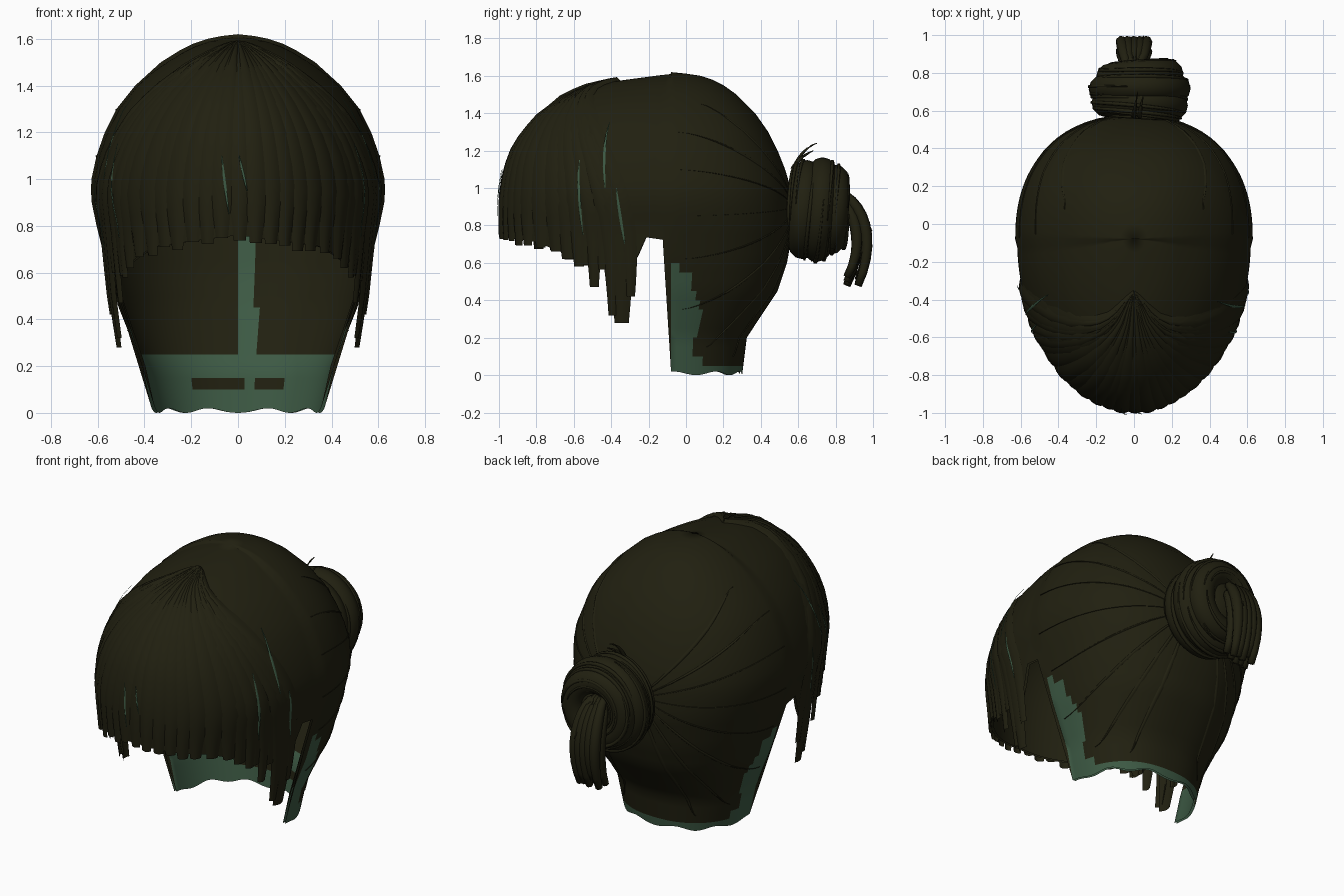
import bpy, bmesh, math, random
from mathutils import Vector

if "Cube" in bpy.data.objects:
    bpy.data.objects.remove(bpy.data.objects["Cube"])
random.seed(4)

def material(name, rgb):
    m = bpy.data.materials.new(name)
    m.diffuse_color = (*rgb, 1)
    m.use_nodes = True
    m.node_tree.nodes["Principled BSDF"].inputs["Base Color"].default_value = m.diffuse_color
    return m

HAIR = material("dark_olive_hair", (0.0150, 0.0142, 0.0052))
GREEN = material("muted_green_scalp", (0.046, 0.100, 0.057))
YC = -0.08  # widest depth of the head

# head profile rows: height, half width, front y, back y
ROWS = [(0.0, .365, -.97, .30), (.2, .41, -.98, .325), (.3, .45, -.99, .39), (.45, .51, -.99, .49),
        (.6, .555, -.99, .54), (.8, .605, -1.0, .575), (.92, .63, -1.0, .57), (1.0, .627, -.993, .56),
        (1.1, .605, -.975, .53), (1.2, .57, -.94, .49), (1.3, .52, -.88, .44), (1.4, .44, -.79, .37),
        (1.5, .33, -.65, .27), (1.55, .25, -.53, .20), (1.58, .19, -.40, .14), (1.6, .13, -.25, .08),
        (1.612, .07, -.16, 0), (1.62, 0, YC, YC)]
FRONT_W = [(0, .49), (.28, .535), (.5, .57), (.8, .605)]
# lower hair edge by angle from the side (-90 front, 90 back)
EDGE = [(-90, .76), (-52, .71), (-32, .62), (-23, .6), (-21, .55), (-12, .58), (-10, .74), (-1, .72)]

def interp(table, v, col=1):
    if v <= table[0][0]:
        return table[0][col]
    for p, q in zip(table, table[1:]):
        if v <= q[0]:
            return p[col] + (q[col] - p[col]) * (v - p[0]) / (q[0] - p[0])
    return table[-1][col]

def surf(a, z, off=0.0):
    """Point on the head at angle a (degrees) and height z."""
    c, s = math.cos(math.radians(a)), math.sin(math.radians(a))
    w = interp(ROWS, z)
    if s < 0:
        if z < .8:
            w = interp(FRONT_W, z)
        r = YC - interp(ROWS, z, 2)
    else:
        r = interp(ROWS, z, 3) - YC
        c, s = math.copysign(abs(c) ** .87, c), s ** .87
    return Vector(((max(w + off, 0)) * c, YC + max(r + off, 0) * s, z + (off if z > 1.45 else 0)))

def fold(a):
    """Mirror an angle to the +x side."""
    return math.degrees(math.asin(math.sin(math.radians(a))))

def edge(a):
    f = fold(a)
    return .01 + .01 * math.cos(math.radians(f * 10)) if f > -.5 else interp(EDGE, f)

def finish(bm, name, mats=(HAIR,), closed=False):
    if closed:
        bmesh.ops.recalc_face_normals(bm, faces=bm.faces)
    me = bpy.data.meshes.new(name)
    for f in bm.faces:
        f.smooth = True
    bm.to_mesh(me)
    bm.free()
    for m in mats:
        me.materials.append(m)
    ob = bpy.data.objects.new(name, me)
    bpy.context.collection.objects.link(ob)
    return ob

def shell(name, off, rule, flip=False):
    bm = bmesh.new()
    zs = [1.62, 1.612, 1.6, 1.58, 1.55] + [1.5 - .05 * i for i in range(31)]
    n = 128
    grid = []
    for i in range(n):
        a = -90 + 360 * i / n
        o = off - (.01 if fold(a) < 0 else 0)
        grid.append([bm.verts.new(surf(a, max(z, edge(a)), o)) for z in zs])
    for i in range(n):
        p, q = grid[i], grid[(i + 1) % n]
        for j in range(len(zs) - 1):
            f = [p[j], p[j + 1], q[j + 1], q[j]]
            bm.faces.new(f[::-1] if flip else f)
    bmesh.ops.remove_doubles(bm, verts=bm.verts, dist=1e-4)
    bmesh.ops.dissolve_degenerate(bm, edges=bm.edges, dist=1e-4)
    for f in bm.faces:
        f.material_index = int(rule(f.calc_center_median()))
    return finish(bm, name, (HAIR, GREEN))

# outer hair with green showing along the nape edge
LIMIT = [(.05, .12), (.12, .03), (.2, .05), (.3, .08), (.45, .05), (.56, .0), (.6, -.07)]
shell("hair_cap", 0, lambda c: c.y > -.09 and (c.z < .05 or (c.z < .6 and c.y < interp(LIMIT, c.z))))

# inner lining: green nape band and centre parting strip
def lining(c):
    if c.y < -.09 or c.z > .8:
        return False
    patch = .1 < c.z < .15 and abs(c.x) < .2
    return (c.z < .23 and not patch) or (c.y > .2 and .015 < c.x < .08)
shell("scalp_lining", -.014, lining, True)

def ribbon(bm, path, lift=.014, base=0.0, steps=16):
    """Flat lock lying on the head; path(t) gives angle, height, half width."""
    rows = []
    for k in range(steps + 1):
        a, z, h = path(k / steps)
        rows.append([bm.verts.new(surf(a + h * u, z, base + lift * (1 - u * u)))
                     for u in (-1, -.5, 0, .5, 1)])
    for p, q in zip(rows, rows[1:]):
        for i in range(4):
            bm.faces.new((p[i], q[i], q[i + 1], p[i + 1]))

def lock(ab, zb, h, ztop=1.585):
    def path(t):
        a = -90 + (ab + 90) * (1 - (1 - t) ** 2.5)
        z = zb + (ztop - zb) * math.cos(t * math.pi / 2)
        wide = h * (.35 + .65 * min(1, 3 * t)) * (1 if t < .8 else 1 - 2.6 * (t - .8))
        return a, z, wide
    return path

# fringe fanned out from the crown
bm = bmesh.new()
for i in range(-11, 12):
    a = -90 + 6.6 * i + random.uniform(-1, 1)
    ribbon(bm, lock(a, edge(a) - random.uniform(0, .04), 5.2), base=random.uniform(-.012, -.006))
finish(bm, "fringe_locks")

# pointed locks in front of each ear: angle, tip height, half width
bm = bmesh.new()
for a, z, h in ((-17, .28, 5.2), (-20, .32, 3.5), (-14, .42, 3.5), (-27, .47, 3.5), (-33, .58, 4)):
    for b in (a, -180 - a):
        ribbon(bm, lock(b, z, h), base=-.006, steps=22)
finish(bm, "side_locks")

# thin green gaps between locks
bm = bmesh.new()
for a, z0, z1 in ((-32, 1.15, .75), (-17, 1.0, .7), (-24, 1.35, 1.0), (-88, 1.1, .95), (-95, 1.1, .85)):
    for b in ((a, -180 - a) if a > -50 else (a,)):
        ribbon(bm, lambda t: (b - 1.5 + 3 * t, z0 + (z1 - z0) * t, .5 * math.sin(math.pi * (.1 + .8 * t))),
               lift=.002, base=.010, steps=6)
finish(bm, "scalp_gaps", (GREEN,))

# strands combed back towards the bun
bm = bmesh.new()
for a0, z0 in ((4, .35), (3, .62), (0.5, .85), (0.5, 1.1), (2, 1.3), (20, 1.45), (25, .15), (55, .1)):
    for m in (0, 1):
        def comb(t):
            a = a0 + (84 - a0) * t
            z = z0 + (.9 - z0) * t ** 1.5
            return (180 - a if m else a), z, 1.6 * math.sin(math.pi * (.05 + .9 * t))
        ribbon(bm, comb, lift=.006, base=-.001)
finish(bm, "combed_strands")

def tube(bm, pts, radii, n=8, closed=False):
    rings, m = [], len(pts)
    for i, p in enumerate(pts):
        nxt = pts[(i + 1) % m] if closed else pts[min(i + 1, m - 1)]
        prv = pts[i - 1] if closed else pts[max(i - 1, 0)]
        t = (nxt - prv).normalized()
        u = t.cross(Vector((0, 1, 0)) if abs(t.y) < .8 else Vector((1, 0, 0))).normalized()
        v = t.cross(u)
        rings.append([bm.verts.new(p + radii[i] * (u * math.cos(2 * math.pi * k / n) + v * math.sin(2 * math.pi * k / n)))
                      for k in range(n)])
    for i in range(m if closed else m - 1):
        p, q = rings[i], rings[(i + 1) % m]
        for k in range(n):
            bm.faces.new((p[k], p[(k + 1) % n], q[(k + 1) % n], q[k]))
    if not closed:
        bm.faces.new(rings[0])
        bm.faces.new(rings[-1])

# bun: coiled rings round a core, wrapped with fine strands
C = Vector((.03, 0, .885))
def coil(y, R, th, tilt):
    return C + Vector((R * .95 * math.cos(th), y + tilt * math.sin(th + y * 9), R * math.sin(th)))
bm = bmesh.new()
strands = bmesh.new()
for y, R, r in ((.635, .19, .075), (.715, .205, .075), (.785, .165, .075)):
    ths = [2 * math.pi * k / 40 for k in range(40)]
    tube(bm, [coil(y, R, th, .015) for th in ths], [r] * 40, 12, True)
    for s in range(12):
        ph, start = s * math.pi / 6, random.uniform(0, 6.28)
        pts = []
        for k in range(25):
            th = start + k * .17
            q = ph + k * .03
            pts.append(coil(y + r * math.sin(q), R + r * math.cos(q), th, .015))
        tube(strands, pts, [.003 + .009 * math.sin(math.pi * k / 24) for k in range(25)], 5)
finish(bm, "bun_coils", closed=True)
finish(strands, "bun_strands", closed=True)
bm = bmesh.new()
bmesh.ops.create_uvsphere(bm, u_segments=24, v_segments=12, radius=1)
for v in bm.verts:
    v.co = Vector((.03 + v.co.x * .19, .69 + v.co.y * .16, .885 + v.co.z * .2))
finish(bm, "bun_core")

def spline(p, n=10):
    """Smooth path through four control points."""
    out = []
    for k in range(n + 1):
        t = k / n
        w = ((1 - t) ** 3, 3 * t * (1 - t) ** 2, 3 * t * t * (1 - t), t ** 3)
        out.append(sum((Vector(q) * c for q, c in zip(p, w)), Vector()))
    return out

# short tail hanging from the bun
bm = bmesh.new()
for x in (-.07, -.035, 0, .035, .07):
    for d in (-.03, .03):
        end = .475 + random.uniform(0, .05)
        tube(bm, spline([(x * .4, .82, .95 + d), (x, .91 + d, .93), (x, 1.0 + d * .8, .72), (x * .9, .89 + d, end)]),
             [.02 + .012 * math.sin(math.pi * k / 10) for k in range(11)], 7)
finish(bm, "bun_tail", closed=True)

# loose wisps above and behind the bun
bm = bmesh.new()
for p in ([(0, .57, 1.08), (0, .59, 1.16), (.01, .64, 1.22), (.02, .70, 1.24)],
          [(.03, .57, 1.1), (.03, .6, 1.16), (.04, .64, 1.18), (.05, .68, 1.2)],
          [(.02, .84, .95), (.03, .92, .93), (.04, .96, .84), (.05, .995, .77)]):
    tube(bm, spline(p), [.014 * (1 - k / 11) + .001 for k in range(11)], 6)
finish(bm, "bun_wisps", closed=True)
